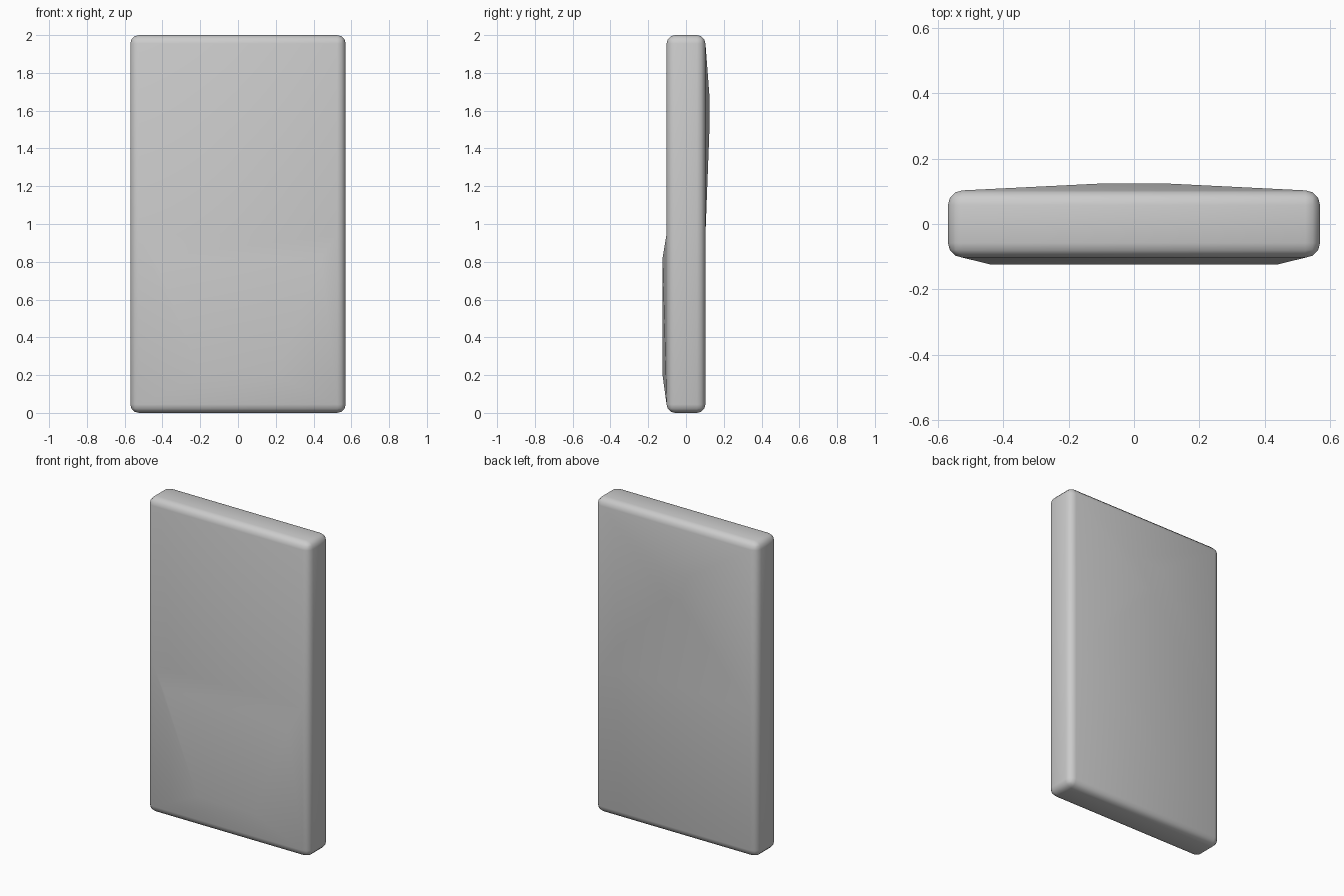
import bpy, bmesh
from mathutils import Vector

if "Cube" in bpy.data.objects:
    bpy.data.objects.remove(bpy.data.objects["Cube"])

SEAM = 0.945


def raise_panel(bm, side, lower, y, top, bottom):
    """Inset one flat half of a broad face and lift it into a shallow bulge."""
    bm.normal_update()
    halves = [f for f in bm.faces if f.normal.y * side > 0.99
              and (f.calc_center_median().z < SEAM) == lower]
    face = max(halves, key=lambda f: f.calc_area())
    mid = face.calc_center_median().z
    bmesh.ops.inset_individual(bm, faces=[face], thickness=0.1)
    for v in face.verts:
        half_width, z = top if v.co.z > mid else bottom
        v.co = (half_width if v.co.x > 0 else -half_width, y, z)


# Rounded slab, split across the middle
bm = bmesh.new()
bmesh.ops.create_cube(bm, size=1)
for v in bm.verts:
    v.co = (v.co.x * 1.14, v.co.y * 0.206, v.co.z * 2 + 1)
bmesh.ops.bevel(bm, geom=bm.edges[:], offset=0.045, offset_type='OFFSET',
                segments=3, profile=0.5, affect='EDGES')
bmesh.ops.bisect_plane(bm, geom=bm.verts[:] + bm.edges[:] + bm.faces[:],
                       plane_co=Vector((0, 0, SEAM)), plane_no=Vector((0, 0, 1)))

# Front lower bulge and back upper bulge
raise_panel(bm, -1, True, -0.124, (0.44, 0.82), (0.2, 0.2))
raise_panel(bm, 1, False, 0.124, (0.1, 1.68), (0.04, 1.5))
bmesh.ops.recalc_face_normals(bm, faces=bm.faces[:])

mesh = bpy.data.meshes.new("slab_body")
bm.to_mesh(mesh)
bm.free()
body = bpy.data.objects.new("slab_body", mesh)
bpy.context.collection.objects.link(body)

# Smooth shading
bpy.context.view_layer.objects.active = body
body.select_set(True)
bpy.ops.object.shade_smooth_by_angle(angle=0.7)
